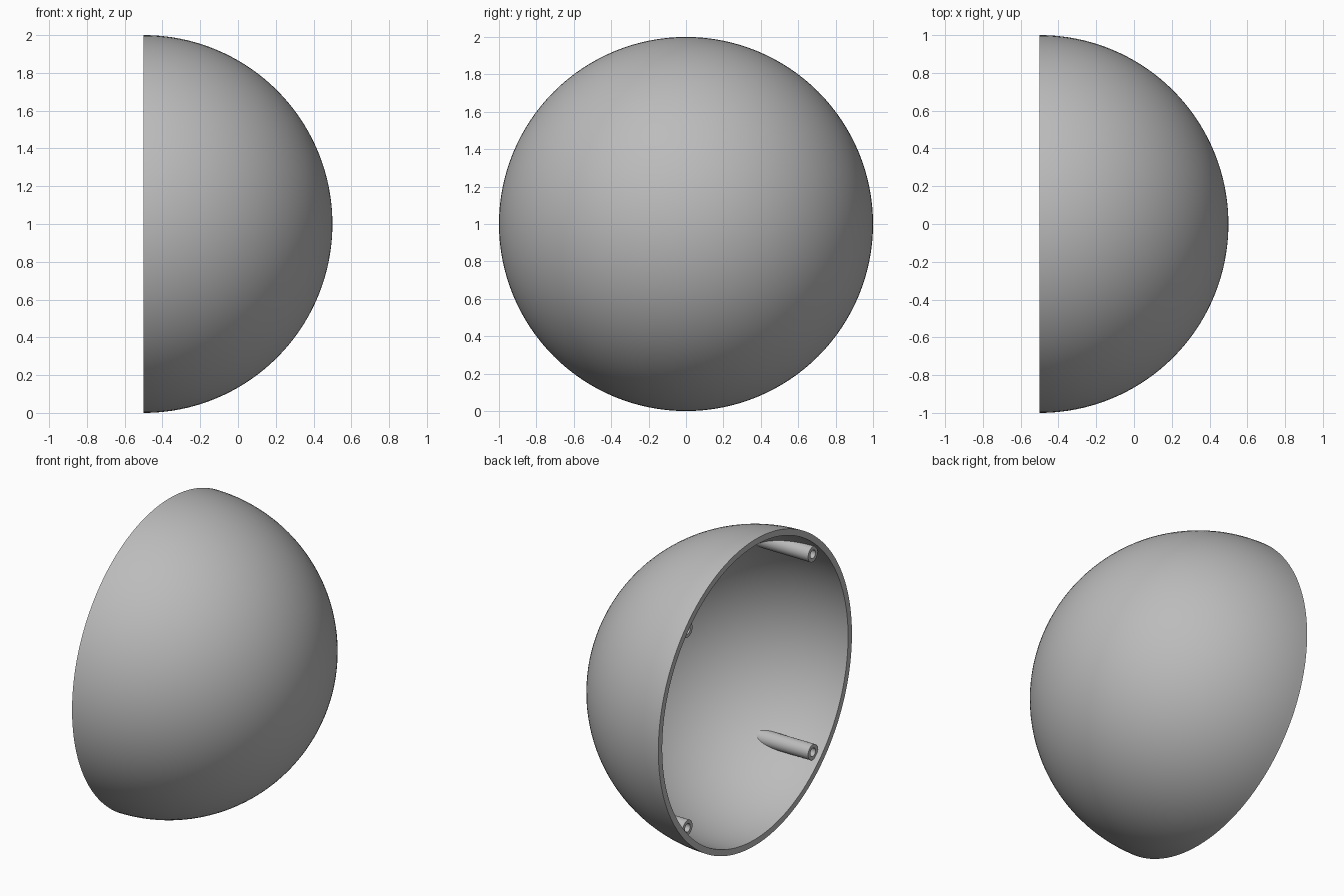
import bpy, bmesh, math
from mathutils import Vector, Matrix

cube = bpy.data.objects.get("Cube")
if cube:
    bpy.data.objects.remove(cube, do_unlink=True)

OUTER, INNER = 1.0, 0.96
CENTRE = Vector((-0.5, 0, 1))       # middle of the open rim

grey = bpy.data.materials.new("plain grey")
grey.use_nodes = True
colour = (0.5, 0.5, 0.5, 1)
grey.diffuse_color = colour
grey.node_tree.nodes["Principled BSDF"].inputs["Base Color"].default_value = colour


def finish(bm, name):
    """Turn a bmesh into a smooth shaded object with sharp rims."""
    bmesh.ops.recalc_face_normals(bm, faces=bm.faces)
    mesh = bpy.data.meshes.new(name)
    bm.to_mesh(mesh)
    bm.free()
    mesh.materials.append(grey)
    ob = bpy.data.objects.new(name, mesh)
    ob.location = CENTRE
    bpy.context.collection.objects.link(ob)
    bpy.ops.object.select_all(action='DESELECT')
    ob.select_set(True)
    bpy.context.view_layer.objects.active = ob
    bpy.ops.object.shade_smooth_by_angle(angle=math.radians(35))
    return ob


def dome_shell(steps=40, segments=128):
    """Revolve a thick quarter arc around the x axis."""
    bm = bmesh.new()
    arc = [i / steps * math.pi / 2 for i in range(steps + 1)]
    points = [(OUTER * math.cos(a), OUTER * math.sin(a)) for a in arc]
    points += [(INNER * math.cos(a), INNER * math.sin(a)) for a in reversed(arc)]
    verts = [bm.verts.new((x, 0, r)) for x, r in points]
    edges = [bm.edges.new(pair) for pair in zip(verts, verts[1:])]
    bmesh.ops.spin(bm, geom=verts + edges, axis=(1, 0, 0), cent=(0, 0, 0),
                   angle=math.tau, steps=segments)
    bmesh.ops.remove_doubles(bm, verts=bm.verts, dist=0.0001)
    return finish(bm, "dome_shell")


def screw_post(name, y, z, radius=0.05, bore=0.027, start=0.035, depth=0.2, sides=32):
    """Hollow post whose far end follows the curve of the shell."""
    bm = bmesh.new()
    embed = (OUTER + INNER) / 2

    def ring(r, x=None):
        loop = []
        for i in range(sides):
            a = i / sides * math.tau
            py, pz = y + r * math.cos(a), z + r * math.sin(a)
            px = math.sqrt(embed ** 2 - py ** 2 - pz ** 2) if x is None else x
            loop.append(bm.verts.new((px, py, pz)))
        return loop

    loops = [ring(radius), ring(radius, start), ring(bore, start), ring(bore, depth)]
    for a, b in zip(loops, loops[1:]):
        for i in range(sides):
            j = (i + 1) % sides
            bm.faces.new((a[i], a[j], b[j], b[i]))
    bm.faces.new(loops[-1])          # bottom of the bore
    return finish(bm, name)


dome_shell()

# Four posts on the diagonals of the rim
for side, sy in (("front", -1), ("back", 1)):
    for level, sz in (("lower", -1), ("upper", 1)):
        screw_post(f"{level}_{side}_post", sy * 0.647, sz * 0.647)
